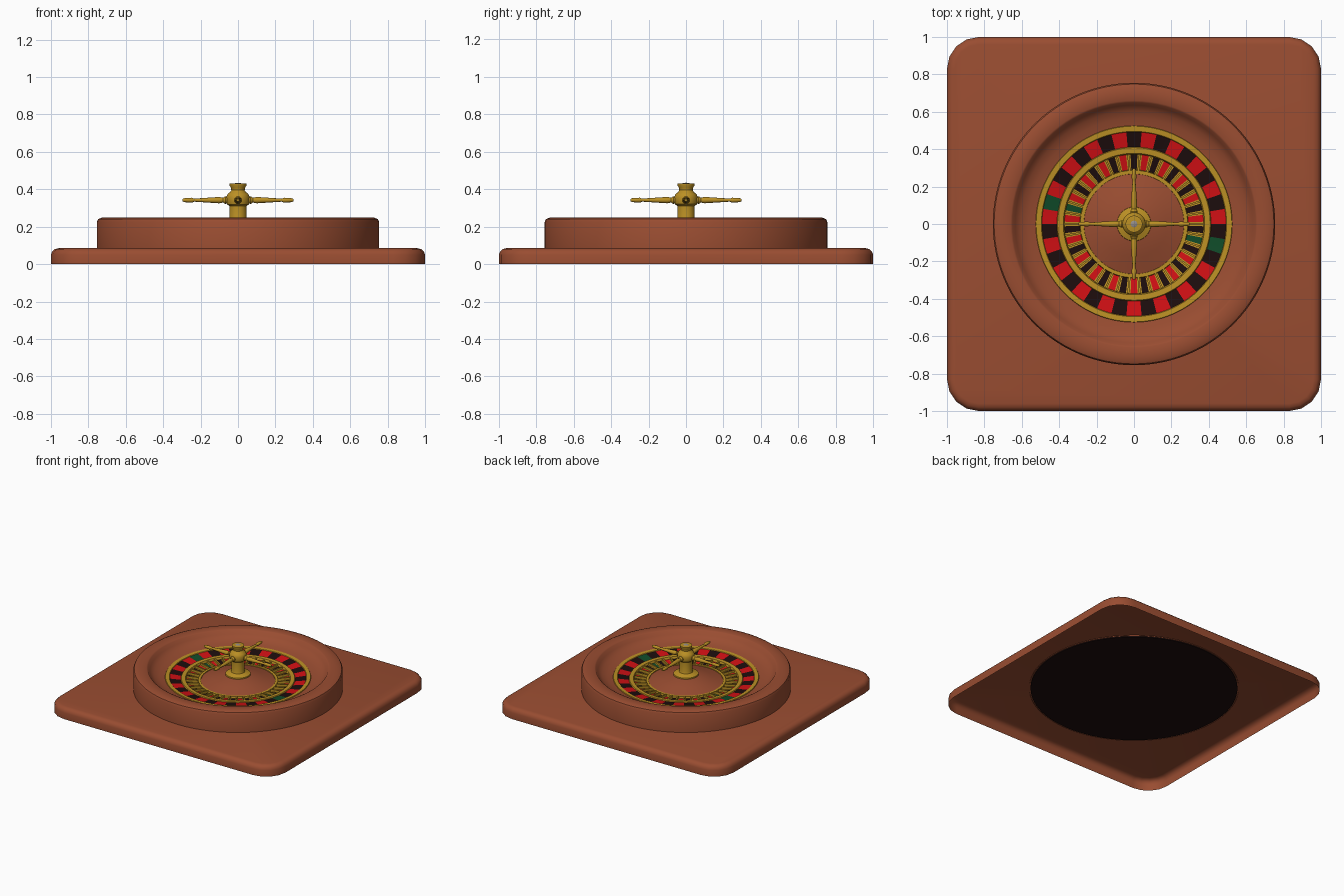
import bpy, bmesh, math
from mathutils import Matrix

if "Cube" in bpy.data.objects:
    bpy.data.objects.remove(bpy.data.objects["Cube"])


def material(name, rgb):
    m = bpy.data.materials.new(name)
    m.diffuse_color = (*rgb, 1)
    m.use_nodes = True
    m.node_tree.nodes["Principled BSDF"].inputs["Base Color"].default_value = m.diffuse_color
    return m


WOOD = material("mahogany", (0.32, 0.074, 0.031))
GOLD = material("brass", (0.50, 0.28, 0.018))
RED = material("red", (0.64, 0.005, 0.007))
BLACK = material("black", (0.012, 0.004, 0.004))
GREEN = material("green", (0.005, 0.07, 0.022))
GREY = material("grey", (0.3, 0.27, 0.25))


def finish(name, bm, mats, angle=35):
    bmesh.ops.remove_doubles(bm, verts=bm.verts, dist=1e-5)
    me = bpy.data.meshes.new(name)
    bm.to_mesh(me)
    bm.free()
    for m in mats:
        me.materials.append(m)
    me.shade_smooth()
    me.set_sharp_from_angle(angle=math.radians(angle))
    ob = bpy.data.objects.new(name, me)
    bpy.context.collection.objects.link(ob)
    return ob


def skin(bm, rings, pick=None):
    """Join closed rings of points with quads; pick(i, j) gives the material slot."""
    vs = [[bm.verts.new(p) for p in ring] for ring in rings]
    n = len(vs[0])
    for i in range(len(vs) - 1):
        for j in range(n):
            k = (j + 1) % n
            f = bm.faces.new((vs[i][j], vs[i][k], vs[i + 1][k], vs[i + 1][j]))
            if pick:
                f.material_index = pick(i, j)
    return vs


def lathe(name, profile, mats, angles=64, pick=None, matrix=None):
    if isinstance(angles, int):
        angles = [2 * math.pi * a / angles for a in range(angles)]
    bm = bmesh.new()
    skin(bm, [[(r * math.cos(a), r * math.sin(a), z) for a in angles]
              for r, z in profile], pick)
    if matrix:
        bm.transform(matrix)
    return finish(name, bm, mats)


# Square base plate: open underneath, rounded corners and top edge
def rounded_square(inset, z, radius=0.17, steps=4):
    pts = []
    for q in range(4):
        a0 = q * math.pi / 2
        sx, sy = [(1, 1), (-1, 1), (-1, -1), (1, -1)][q]
        for s in range(steps + 1):
            a = a0 + s / steps * math.pi / 2
            pts.append((sx * (1 - radius) + (radius - inset) * math.cos(a),
                        sy * (1 - radius) + (radius - inset) * math.sin(a), z))
    return pts


bm = bmesh.new()
loops = skin(bm, [rounded_square(i, z) for i, z in
                  [(0, 0), (0, 0.05), (0.007, 0.068), (0.02, 0.08), (0.04, 0.085)]])
bm.faces.new(loops[-1])
finish("base_plate", bm, [WOOD])

# Black disc closing the bowl from below
lathe("bowl_bottom", [(0, 0.077), (0.745, 0.077), (0.745, 0.083)], [BLACK], 96,
      matrix=None).data.flip_normals()

# Wooden bowl: outer wall, rounded lip and concave ball track
lathe("bowl_rim", [(0.755, 0.08), (0.755, 0.225), (0.748, 0.24), (0.73, 0.248),
                   (0.70, 0.25), (0.66, 0.25), (0.65, 0.245), (0.635, 0.22),
                   (0.605, 0.198), (0.565, 0.183), (0.52, 0.174)], [WOOD], 96)

# Wheel: 38 cells, each made of four segments
N = 38
PITCH = 2 * math.pi / N
cell_angles = [math.pi / 2 + (c + s) * PITCH
               for c in range(N) for s in (-0.5, -0.3, 0, 0.3)]
WHEEL = [GOLD, RED, BLACK, GREEN]


def cell_colour(j):
    c = j // 4
    return 3 if c in (8, 27) else (1 if c % 2 else 2)


lathe("number_ring", [(0.527, 0.172), (0.523, 0.18), (0.495, 0.178), (0.492, 0.174),
                      (0.412, 0.162), (0.408, 0.168), (0.378, 0.166), (0.375, 0.16)],
      WHEEL, cell_angles, lambda i, j: cell_colour(j) if i == 3 else 0)

lathe("pocket_ring", [(0.376, 0.161), (0.372, 0.15), (0.29, 0.137),
                      (0.287, 0.152), (0.268, 0.152), (0.266, 0.14)],
      WHEEL, cell_angles,
      lambda i, j: cell_colour(j) if i == 1 and j % 4 in (1, 2) else 0)

# Raised brass frets between the pockets
bm = bmesh.new()
for c in range(N):
    place = (Matrix.Rotation(math.pi / 2 + (c + 0.5) * PITCH, 4, 'Z')
             @ Matrix.Translation((0.331, 0, 0.15))
             @ Matrix.Rotation(-0.1, 4, 'Y')
             @ Matrix.Diagonal((0.088, 0.01, 0.022, 1)))
    bmesh.ops.create_cube(bm, size=1, matrix=place)
finish("pocket_frets", bm, [GOLD])

# Central wooden cone
lathe("wheel_cone", [(0.27, 0.146), (0.18, 0.172), (0.08, 0.202), (0, 0.205)], [WOOD])

# Turned brass spindle
lathe("spindle", [(0.092, 0.195), (0.09, 0.207), (0.07, 0.214), (0.05, 0.222),
                  (0.046, 0.235), (0.046, 0.31), (0.058, 0.32), (0.062, 0.335),
                  (0.062, 0.358), (0.056, 0.375), (0.042, 0.385), (0.036, 0.395),
                  (0.037, 0.408), (0.045, 0.42), (0.045, 0.43), (0.022, 0.432),
                  (0, 0.432)], [GOLD], 32)
lathe("spindle_cap", [(0.02, 0.431), (0.014, 0.434), (0, 0.435)], [GREY], 16)

# Four turned handles
for k in range(4):
    m = (Matrix.Translation((0, 0, 0.342)) @ Matrix.Rotation(k * math.pi / 2, 4, 'Z')
         @ Matrix.Rotation(math.pi / 2, 4, 'Y'))
    lathe(f"handle_{k + 1}", [(0.016, 0.05), (0.02, 0.068), (0.013, 0.08), (0.017, 0.1),
                              (0.013, 0.16), (0.009, 0.22), (0.008, 0.235), (0.013, 0.245),
                              (0.011, 0.285), (0.007, 0.296), (0, 0.296)],
          [GOLD], 12, matrix=m)
